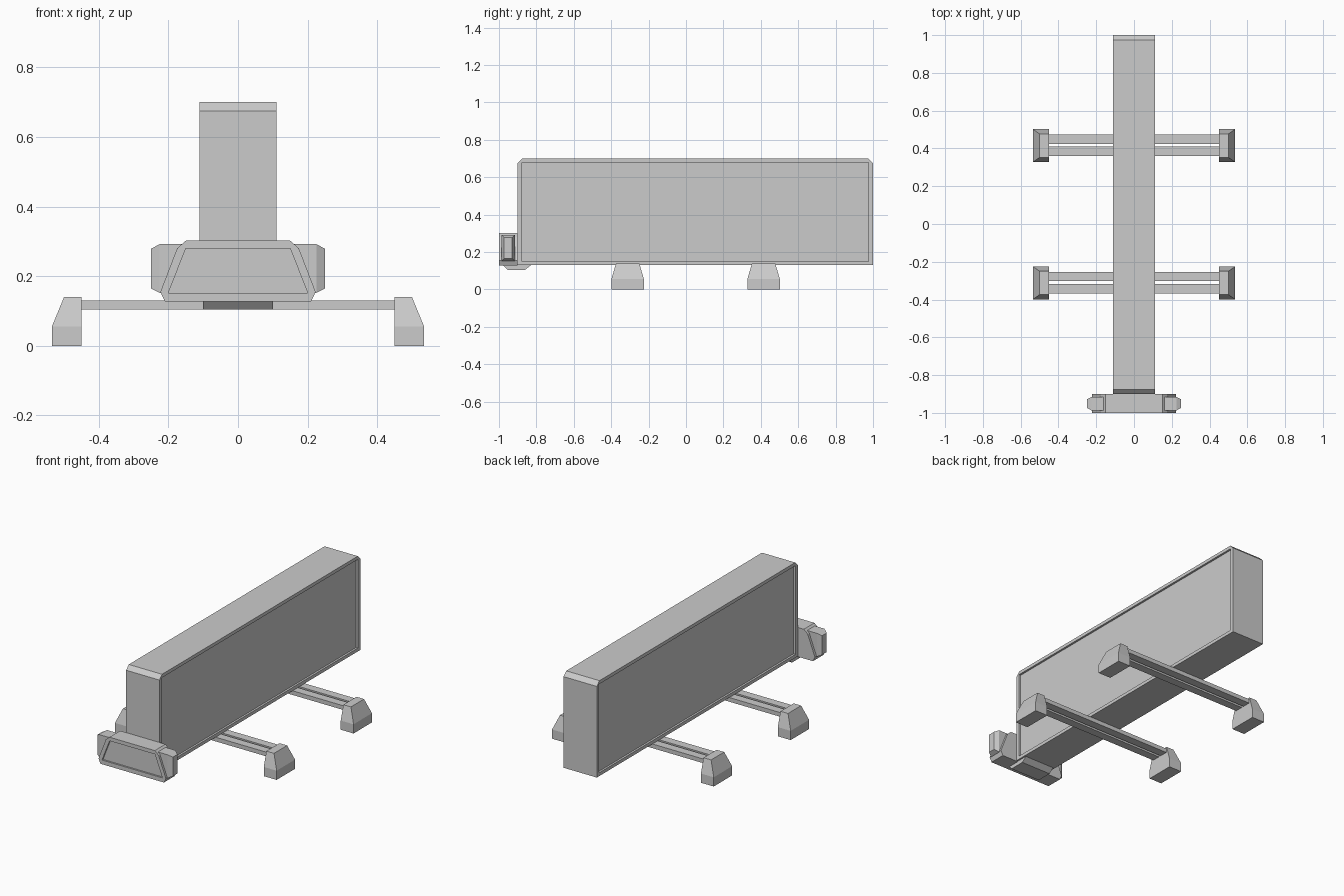
import bpy
import bmesh

if "Cube" in bpy.data.objects:
    bpy.data.objects.remove(bpy.data.objects["Cube"])


def prism(name, profile, axis, a, b):
    """Extrude a 2D profile from a to b along 'x' (profile = y,z) or 'y' (profile = x,z)."""
    bm = bmesh.new()
    place = (lambda p, t: (t, p[0], p[1])) if axis == 'x' else (lambda p, t: (p[0], t, p[1]))
    lo = [bm.verts.new(place(p, a)) for p in profile]
    hi = [bm.verts.new(place(p, b)) for p in profile]
    bm.faces.new(lo)
    bm.faces.new(hi)
    n = len(profile)
    for i in range(n):
        j = (i + 1) % n
        bm.faces.new((lo[i], lo[j], hi[j], hi[i]))
    return finish(name, bm)


def loft(name, sections):
    """Join stacked four-point sections into a closed solid."""
    bm = bmesh.new()
    rings = [[bm.verts.new(p) for p in s] for s in sections]
    bm.faces.new(rings[0])
    bm.faces.new(rings[-1])
    for r, s in zip(rings, rings[1:]):
        for i in range(4):
            j = (i + 1) % 4
            bm.faces.new((r[i], r[j], s[j], s[i]))
    return finish(name, bm)


def finish(name, bm):
    bmesh.ops.recalc_face_normals(bm, faces=bm.faces[:])
    mesh = bpy.data.meshes.new(name)
    bm.to_mesh(mesh)
    bm.free()
    obj = bpy.data.objects.new(name, mesh)
    bpy.context.collection.objects.link(obj)
    return obj


def cut(obj, cutter):
    """Subtract the cutter from obj and remove it."""
    mod = obj.modifiers.new("recess", 'BOOLEAN')
    mod.operation = 'DIFFERENCE'
    mod.solver = 'EXACT'
    mod.object = cutter
    bpy.context.view_layer.objects.active = obj
    bpy.ops.object.modifier_apply(modifier=mod.name)
    bpy.data.objects.remove(cutter)


def rect(a0, a1, b0, b1):
    return [(a0, b0), (a1, b0), (a1, b1), (a0, b1)]


# Main slab with chamfered top ends and a recessed panel on each side
body = prism("body", [(-0.9, 0.13), (1, 0.13), (1, 0.675), (0.975, 0.7),
                      (-0.875, 0.7), (-0.9, 0.675)], 'x', -0.11, 0.11)
for s in (-1, 1):
    cut(body, prism("panel_cutter", rect(-0.877, 0.977, 0.15, 0.68), 'x', s * 0.098, s * 0.15))

# Front control housing with recessed trapezoid face
half = [(0.21, 0.127), (0.223, 0.155), (0.175, 0.28), (0.15, 0.302)]
housing = prism("front_housing", half + [(-x, z) for x, z in reversed(half)], 'y', -1, -0.9)
cut(housing, prism("face_cutter", [(-0.2, 0.152), (0.2, 0.152), (0.15, 0.28), (-0.15, 0.28)],
                   'y', -1.05, -0.99))

# Lip under the housing
prism("under_lip", [(-0.98, 0.133), (-0.955, 0.105), (-0.86, 0.105), (-0.825, 0.133)],
      'x', -0.1, 0.1)

# Tapered side blocks on the housing
for s, side in ((-1, "left"), (1, "right")):
    def ring(x, y0, y1, z0, z1):
        return [(s * x, y, z) for y, z in rect(y0, y1, z0, z1)]
    loft(side + "_side_block", [ring(0.14, -0.987, -0.915, 0.152, 0.292),
                                ring(0.225, -0.987, -0.915, 0.152, 0.292),
                                ring(0.25, -0.973, -0.929, 0.165, 0.279)])

# Twin cross rods with a tapered foot at each end
for yc, pos in ((-0.312, "front"), (0.415, "back")):
    for k, d in enumerate((-0.031, 0.034)):
        prism(f"{pos}_rod_{k + 1}", rect(yc + d - 0.025, yc + d + 0.025, 0.105, 0.13),
              'x', -0.46, 0.46)
    for s, side in ((-1, "left"), (1, "right")):
        def level(z, x1, h):
            return [(s * x, y, z) for x, y in rect(0.45, x1, yc - h, yc + h)]
        loft(f"{pos}_{side}_foot", [level(0, 0.535, 0.087), level(0.055, 0.535, 0.087),
                                    level(0.14, 0.5, 0.062)])
